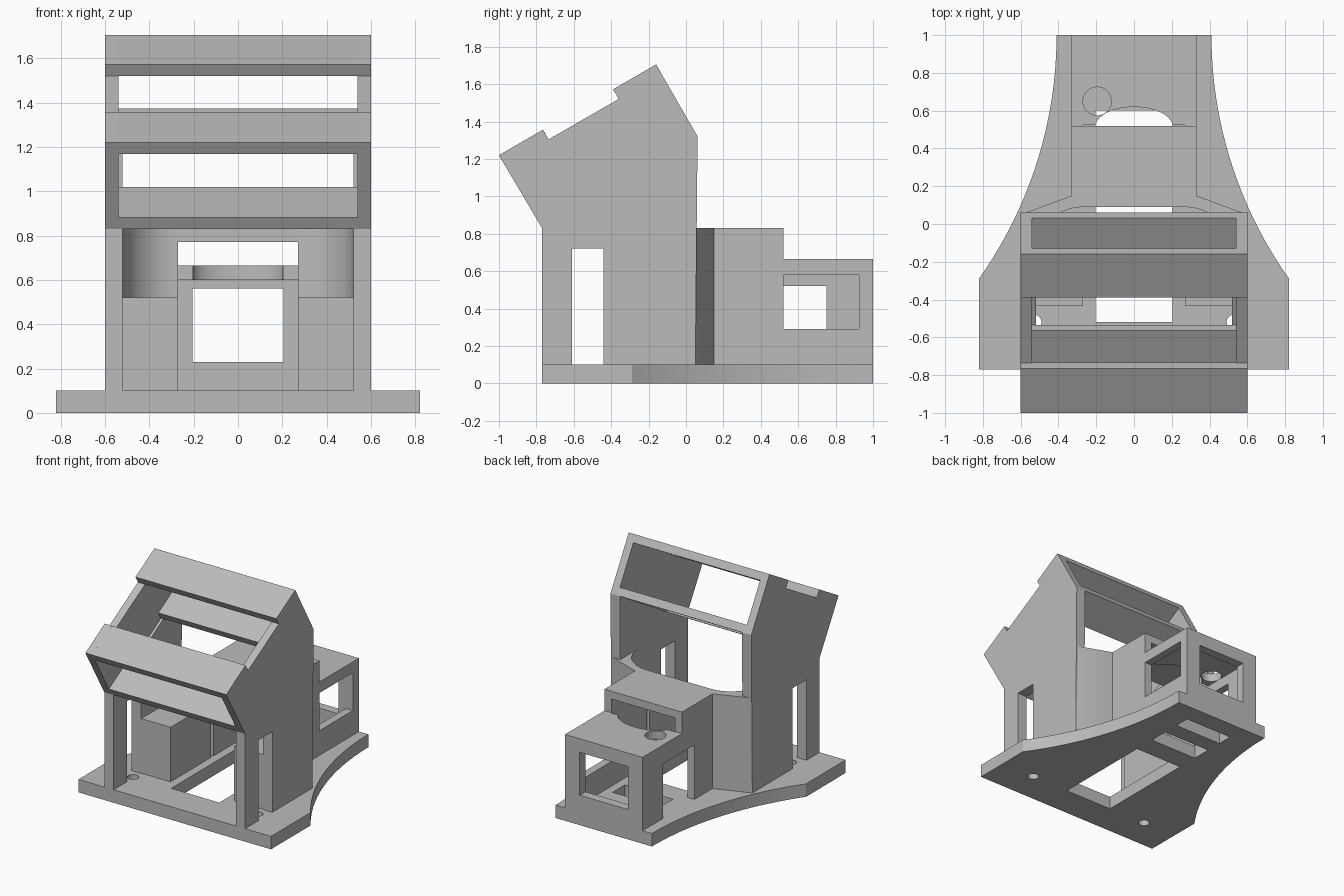
import bpy, bmesh, math
from mathutils import Vector

cube = bpy.data.objects.get("Cube")
if cube:
    bpy.data.objects.remove(cube, do_unlink=True)

grey = bpy.data.materials.new("plain_grey")
grey.use_nodes = True
grey.diffuse_color = (0.5, 0.5, 0.5, 1)
grey.node_tree.nodes["Principled BSDF"].inputs["Base Color"].default_value = (0.5, 0.5, 0.5, 1)


def prism(name, pts, lo, hi, axis="x"):
    """Extrude a profile: (y, z) points along x, or (x, y) points along z."""
    place = (lambda p, t: (t, p[0], p[1])) if axis == "x" else (lambda p, t: (p[0], p[1], t))
    bm = bmesh.new()
    face = bm.faces.new([bm.verts.new(place(p, lo)) for p in pts])
    out = bmesh.ops.extrude_face_region(bm, geom=[face])
    step = Vector(place((0, 0), hi - lo))
    bmesh.ops.translate(bm, vec=step, verts=[v for v in out["geom"] if isinstance(v, bmesh.types.BMVert)])
    bmesh.ops.recalc_face_normals(bm, faces=bm.faces)
    mesh = bpy.data.meshes.new(name)
    bm.to_mesh(mesh)
    bm.free()
    mesh.materials.append(grey)
    obj = bpy.data.objects.new(name, mesh)
    bpy.context.collection.objects.link(obj)
    return obj


def rect(a, b, c, d):
    return [(a, c), (b, c), (b, d), (a, d)]


def box(name, x0, x1, y0, y1, z0, z1):
    return prism(name, rect(y0, y1, z0, z1), x0, x1)


def disc(cx, cy, rx, ry, n=40):
    turn = 2 * math.pi / n
    return [(cx + rx * math.cos(i * turn), cy + ry * math.sin(i * turn)) for i in range(n)]


def cut(obj, cutters):
    """Subtract the cutters one by one, then delete them."""
    for cutter in cutters:
        mod = obj.modifiers.new("cut", "BOOLEAN")
        mod.operation = "DIFFERENCE"
        mod.solver = "EXACT"
        mod.object = cutter
        deps = bpy.context.evaluated_depsgraph_get()
        mesh = bpy.data.meshes.new_from_object(obj.evaluated_get(deps))
        obj.modifiers.clear()
        obj.data = mesh
        bpy.data.objects.remove(cutter, do_unlink=True)


def smooth(obj):
    bpy.ops.object.select_all(action="DESELECT")
    bpy.context.view_layer.objects.active = obj
    obj.select_set(True)
    bpy.ops.object.shade_smooth_by_angle(angle=math.radians(25))


# Base plate: wide front, sides sweeping in on a large arc
R = 2.23
flank = [(0.41 + R - math.sqrt(R * R - (1 - y) ** 2), y)
         for y in (-0.29 + 1.29 * i / 24 for i in range(25))]
half = [(0.82, -0.77)] + flank
base = prism("base_plate", half + [(-x, y) for x, y in reversed(half)], 0, 0.1, "z")
cut(base, [box("cutter", -0.205, 0.205, a, b, -0.1, 0.2)
           for a, b in ((-0.52, 0.28), (0.45, 0.6), (0.73, 0.85))]
    + [prism("cutter", disc(s * 0.53, -0.52, 0.04, 0.04, 24), -0.1, 0.2, "z") for s in (1, -1)])
smooth(base)

# Side walls of the tilted cabin, with window notch and roof recess
foot = [(-0.77, 0.1), (-0.61, 0.1), (-0.61, 0.72), (-0.44, 0.72), (-0.44, 0.1), (0.05, 0.1)]
wall = foot + [(0.062, 1.32), (-0.16, 1.705), (-0.39, 1.572), (-0.36, 1.52),
               (-0.735, 1.304), (-0.765, 1.356), (-1, 1.22), (-0.77, 0.83)]
liner = foot + [(0.062, 1.32), (-0.77, 0.83)]
for side, s in (("left", 1), ("right", -1)):
    def mirrored(name, pts, lo, hi):
        a, b = sorted((s * lo, s * hi))
        return prism(side + "_" + name, pts, a, b)

    mirrored("cabin_wall", wall, 0.54, 0.6)
    mirrored("wall_liner", liner, 0.52, 0.54)
    # Inner ledge block, the curved fill above it and the slanted rear corner
    mirrored("ledge_block", rect(-0.435, 0.06, 0.1, 0.52), 0.27, 0.52)
    arc = [(0.27 + 0.25 * math.sin(t), -0.16 + 0.25 * math.cos(t))
           for t in (i * math.pi / 24 for i in range(13))]
    fill = [(s * x, y) for x, y in arc + [(0.6, 0.05), (0.33, 0.15), (0.27, 0.15)]]
    fill[12] = (s * 0.52, -0.16)
    fill.insert(13, (s * 0.54, 0.04))
    smooth(prism(side + "_rear_corner", fill, 0.1, 0.83, "z"))

# Four tilted cross slats: direction u runs up the roof, n points out of it
u = Vector((math.cos(math.pi / 6), math.sin(math.pi / 6)))
n = Vector((-u.y, u.x))


def slat(name, y, z, length, depth):
    a = Vector((y, z))
    corners = [a, a + u * length, a + u * length + n * depth, a + n * depth]
    prism(name, [tuple(c) for c in corners], -0.54, 0.54)


slat("front_roof_slat", -1, 1.22, 0.272, -0.06)
slat("rear_roof_slat", -0.39, 1.572, 0.266, -0.06)
slat("front_lower_slat", -0.77, 0.83, 0.272, 0.06)
slat("rear_lower_slat", 0.062, 1.32, -0.266, 0.06)

# Stepped rear housing, hollow with windows on three sides
housing = prism("rear_housing", [(0.09, 0.1), (1, 0.1), (1, 0.665), (0.52, 0.665),
                                 (0.52, 0.83), (0.09, 0.83)], -0.33, 0.33)
cavity = prism("cutter", [(0, 0.05), (0.93, 0.05), (0.93, 0.6), (0.525, 0.6), (0.525, 0.67),
                          (0.6, 0.67), (0.6, 0.77), (0, 0.77)], -0.27, 0.27)
cut(housing, [
    cavity,
    box("cutter", -0.205, 0.205, 0.9, 1.1, 0.23, 0.56),
    box("cutter", 0.2, 0.4, 0.52, 0.925, 0.29, 0.58),
    box("cutter", -0.4, -0.2, 0.37, 0.75, 0.05, 0.52),
    prism("cutter", disc(0, 0.515, 0.205, 0.105), 0.55, 0.7, "z"),
    prism("cutter", disc(-0.195, 0.65, 0.075, 0.075), 0.55, 0.7, "z"),
])
smooth(housing)
